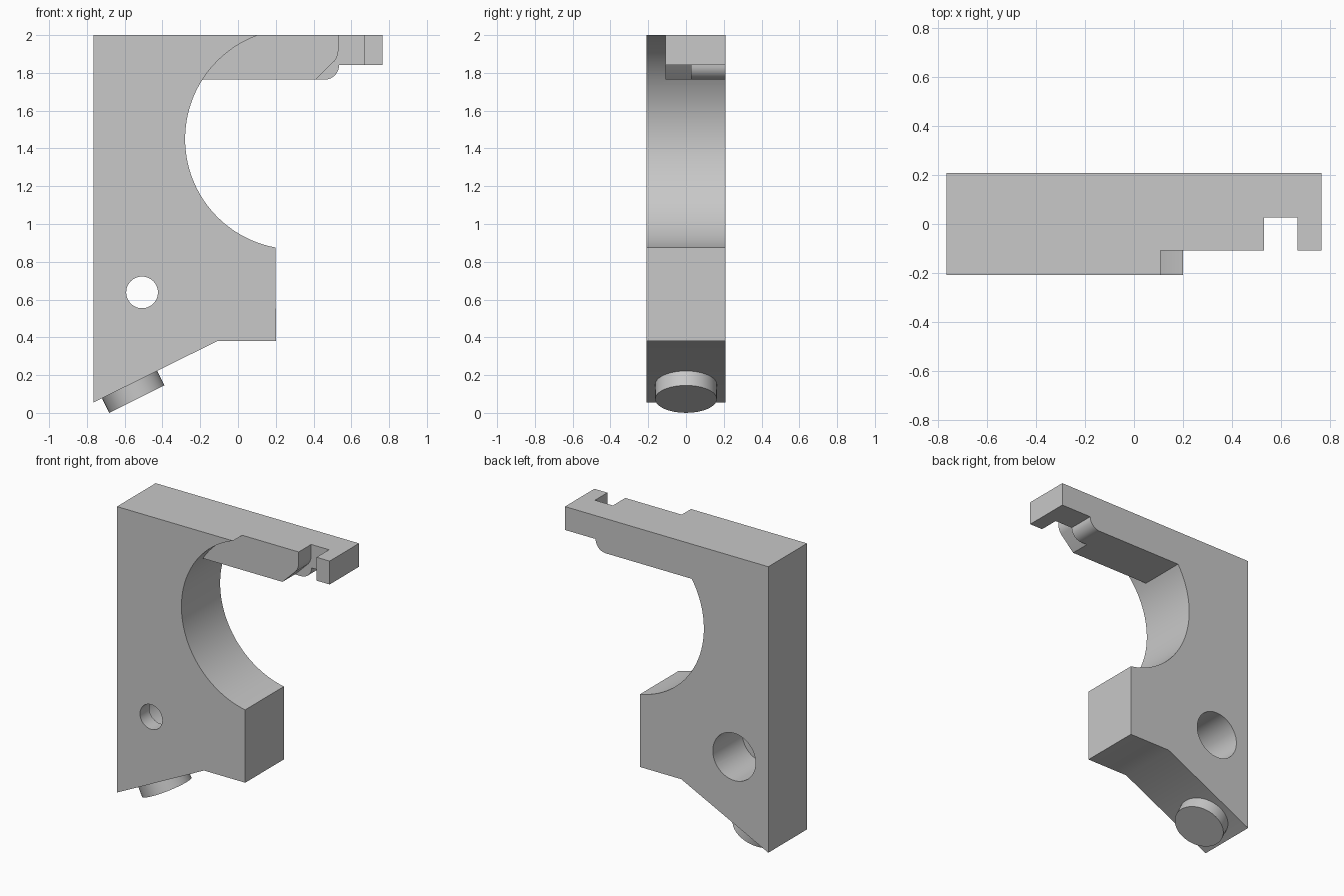
import bpy, bmesh
from math import radians, sin, cos
from mathutils import Vector

cube = bpy.data.objects.get("Cube")
if cube:
    bpy.data.objects.remove(cube, do_unlink=True)

grey = bpy.data.materials.new("plain grey")
grey.use_nodes = True
colour = (0.58, 0.58, 0.58, 1)
grey.diffuse_color = colour
grey.node_tree.nodes["Principled BSDF"].inputs["Base Color"].default_value = colour

BACK, SLOT, STEP, FRONT = 0.208, 0.026, -0.108, -0.208   # depth levels
TOP, ARM = 2.0, 1.764                                    # arm upper and lower faces


def arc(cx, cz, r, start, end, steps):
    angles = [radians(start + (end - start) * i / steps) for i in range(steps + 1)]
    return [(cx + r * cos(a), cz + r * sin(a)) for a in angles]


def make_object(name, bm):
    bmesh.ops.recalc_face_normals(bm, faces=bm.faces)
    mesh = bpy.data.meshes.new(name)
    bm.to_mesh(mesh)
    bm.free()
    mesh.materials.append(grey)
    ob = bpy.data.objects.new(name, mesh)
    bpy.context.collection.objects.link(ob)
    return ob


def extrude_profile(name, points, y0, y1):
    """Solid from an x-z outline, running from y0 to y1."""
    bm = bmesh.new()
    face = bm.faces.new([bm.verts.new((x, y0, z)) for x, z in points])
    new = bmesh.ops.extrude_face_region(bm, geom=[face])["geom"]
    verts = [v for v in new if isinstance(v, bmesh.types.BMVert)]
    bmesh.ops.translate(bm, verts=verts, vec=(0, y1 - y0, 0))
    return make_object(name, bm)


def activate(ob):
    bpy.ops.object.select_all(action='DESELECT')
    ob.select_set(True)
    bpy.context.view_layer.objects.active = ob


def cut(target, cutter):
    cutter.hide_render = True
    mod = target.modifiers.new("cut", 'BOOLEAN')
    mod.operation, mod.solver, mod.object = 'DIFFERENCE', 'EXACT', cutter
    activate(target)
    bpy.ops.object.modifier_apply(modifier=mod.name)
    bpy.data.objects.remove(cutter, do_unlink=True)


# Bracket body: plate, round mouth and hooked arm in one outline
mouth = (0.304, 1.45, 0.584)
outline = [(-0.765, 0.055), (-0.765, TOP), (0.765, TOP), (0.765, 1.841)]
outline += arc(0.458, 1.841, 0.077, 0, -90, 10)
outline += arc(*mouth, 147.5, 259.7, 48)
outline += [(0.2, 0.38), (-0.11, 0.38)]
body = extrude_profile("bracket_body", outline, FRONT, BACK)

# Front step: the mouth carries on to the top through the front layer
step = arc(*mouth, 100, 147.5, 24) + [(0.3, 1.6), (0.9, 1.6), (0.9, 2.1)]
cut(body, extrude_profile("step_cutter", step, -0.3, STEP))

# Slot near the arm tip, with a chamfered inner side
slot = [(0.667, 2.1), (0.532, 2.1), (0.532, 1.926), (0.53, 1.904), (0.523, 1.881),
        (0.51, 1.862), (0.36, 1.714), (0.667, 1.714)]
cut(body, extrude_profile("slot_cutter", slot, -0.3, SLOT))

# Bolt hole with a wide counterbore from the back
for radius, y0, y1 in ((0.161, STEP, 0.3), (0.084, -0.3, 0)):
    circle = arc(-0.508, 0.638, radius, 0, 360, 48)[:-1]
    cut(body, extrude_profile("hole_cutter", circle, y0, y1))

# Round foot pad standing on the sloped underside
slope = Vector((0.655, 0, 0.325)).normalized()
down = Vector((slope.z, 0, -slope.x))
length, sunk = 0.086, 0.01
bm = bmesh.new()
bmesh.ops.create_cone(bm, cap_ends=True, segments=64, radius1=0.163, radius2=0.163,
                      depth=length + sunk)
pad = make_object("foot_pad", bm)
pad.rotation_mode = 'QUATERNION'
pad.rotation_quaternion = Vector((0, 0, 1)).rotation_difference(down)
pad.location = Vector((-0.574, 0, 0.15)) + down * (length - sunk) / 2

for ob in (body, pad):
    activate(ob)
    bpy.ops.object.shade_smooth_by_angle(angle=radians(30))
